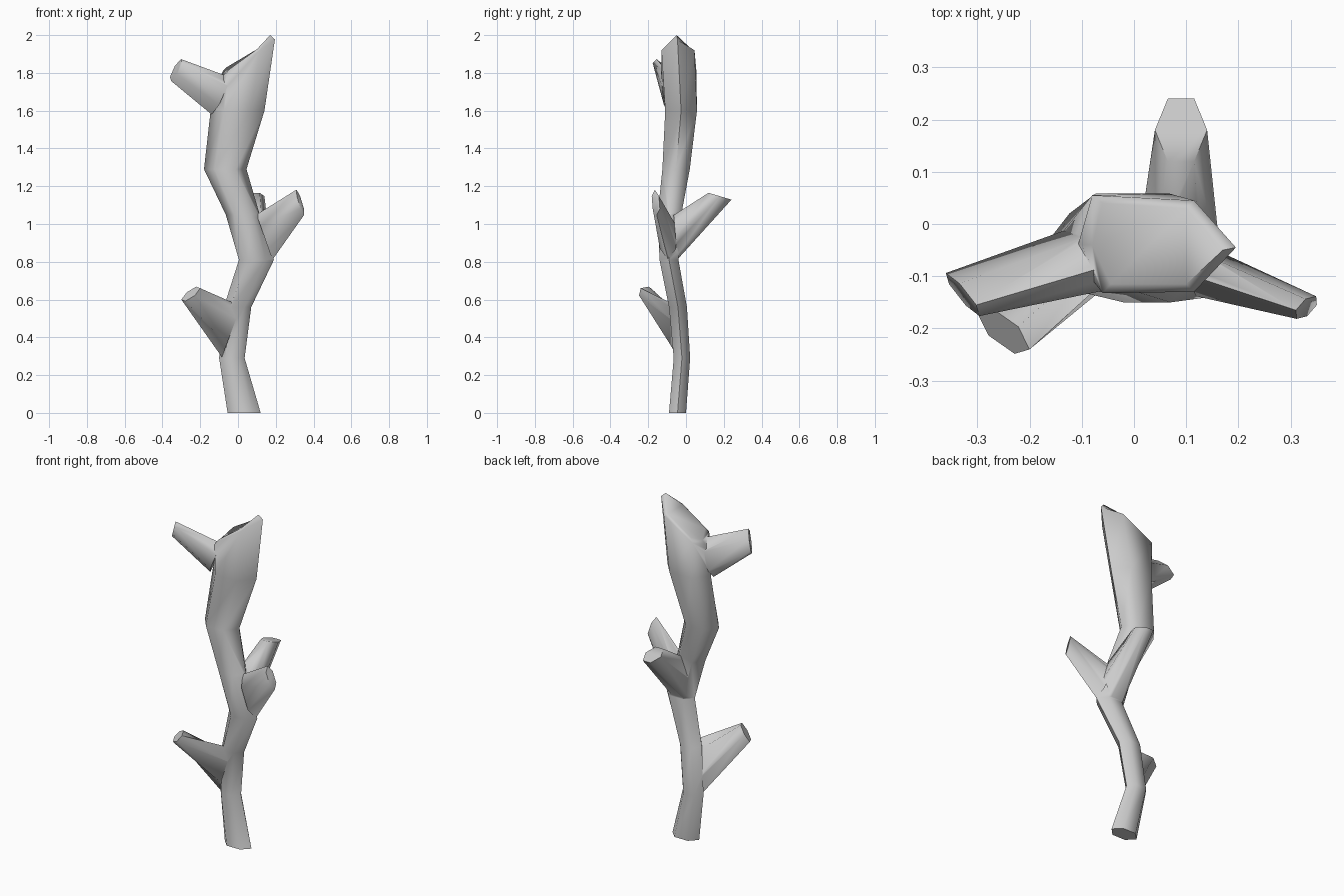
import bpy, bmesh, math
from mathutils import Vector as V

if "Cube" in bpy.data.objects:
    bpy.data.objects.remove(bpy.data.objects["Cube"])


def hex_ring(c, u, v):
    """Six points around c, corners along u and flats along v."""
    c, u, v = V(c), V(u), V(v)
    return [c + u * math.cos(i * math.pi / 3) + v * math.sin(i * math.pi / 3)
            for i in range(6)]


def loft(name, rings):
    bm = bmesh.new()
    rows = [[bm.verts.new(p) for p in r] for r in rings]
    for a, b in zip(rows, rows[1:]):
        for i in range(6):
            j = (i + 1) % 6
            bm.faces.new((a[i], a[j], b[j], b[i]))
    bm.faces.new(rows[0])
    bm.faces.new(rows[-1])
    bmesh.ops.triangulate(bm, faces=[f for f in bm.faces if len(f.verts) == 6])
    bmesh.ops.recalc_face_normals(bm, faces=bm.faces)
    me = bpy.data.meshes.new(name)
    bm.to_mesh(me)
    bm.free()
    ob = bpy.data.objects.new(name, me)
    bpy.context.collection.objects.link(ob)
    return ob


# Trunk sections: z, x min, x max, y min, y max
sections = [(0, -.055, .12, -.09, 0), (.29, -.10, .035, -.065, .022),
            (.56, -.075, .07, -.09, .005), (.81, .005, .19, -.14, -.04),
            (1.05, -.065, .115, -.15, -.025), (1.29, -.18, .045, -.125, .02),
            (1.6, -.145, .14, -.11, .058)]
rings = [hex_ring(((a + b) / 2, (c + d) / 2, z), ((b - a) / 2, 0, 0),
                  (0, (d - c) / 1.732, 0)) for z, a, b, c, d in sections]
# Slanted broken top
rings.append([V(p) for p in ((.195, -.045, 1.975), (.115, .045, 1.92),
                             (-.08, .055, 1.81), (-.10, -.04, 1.77),
                             (-.06, -.132, 1.80), (.115, -.13, 1.92))])
rings.append([V(p) for p in ((.17, -.05, 2.0), (.10, .03, 1.925),
                             (-.06, .04, 1.83), (-.08, -.04, 1.79),
                             (-.045, -.115, 1.82), (.10, -.115, 1.925))])
trunk = loft("trunk", rings)

# Branch stubs: base ring and tip ring
branches = [
    loft("lower_left_branch", [
        hex_ring((-.035, -.045, .43), (-.05, 0, -.135), (0, .045, 0)),
        hex_ring((-.25, -.205, .63), (-.05, .035, -.03), (.004, .03, .027))]),
    loft("right_branch", [
        hex_ring((.14, -.095, .93), (.042, 0, -.12), (0, .05, 0)),
        hex_ring((.33, -.16, 1.115), (.02, .005, -.067), (.01, .022, 0))]),
    loft("back_branch", [
        hex_ring((.085, -.055, .93), (.08, 0, 0), (0, .012, -.135)),
        hex_ring((.09, .18, 1.147), (.05, 0, 0), (0, .07, -.021))]),
    loft("upper_left_branch", [
        hex_ring((-.095, -.07, 1.68), (.045, -.01, .1), (-.02, .06, 0)),
        hex_ring((-.328, -.135, 1.815), (.026, -.02, .058), (-.022, .036, -.008))]),
]

# Fuse branches into the trunk
bpy.context.view_layer.objects.active = trunk
trunk.select_set(True)
for b in branches:
    m = trunk.modifiers.new("fuse", 'BOOLEAN')
    m.operation, m.solver, m.object = 'UNION', 'EXACT', b
    bpy.ops.object.modifier_apply(modifier=m.name)
    bpy.data.objects.remove(b)
bpy.ops.object.shade_smooth_by_angle(angle=math.radians(72))
